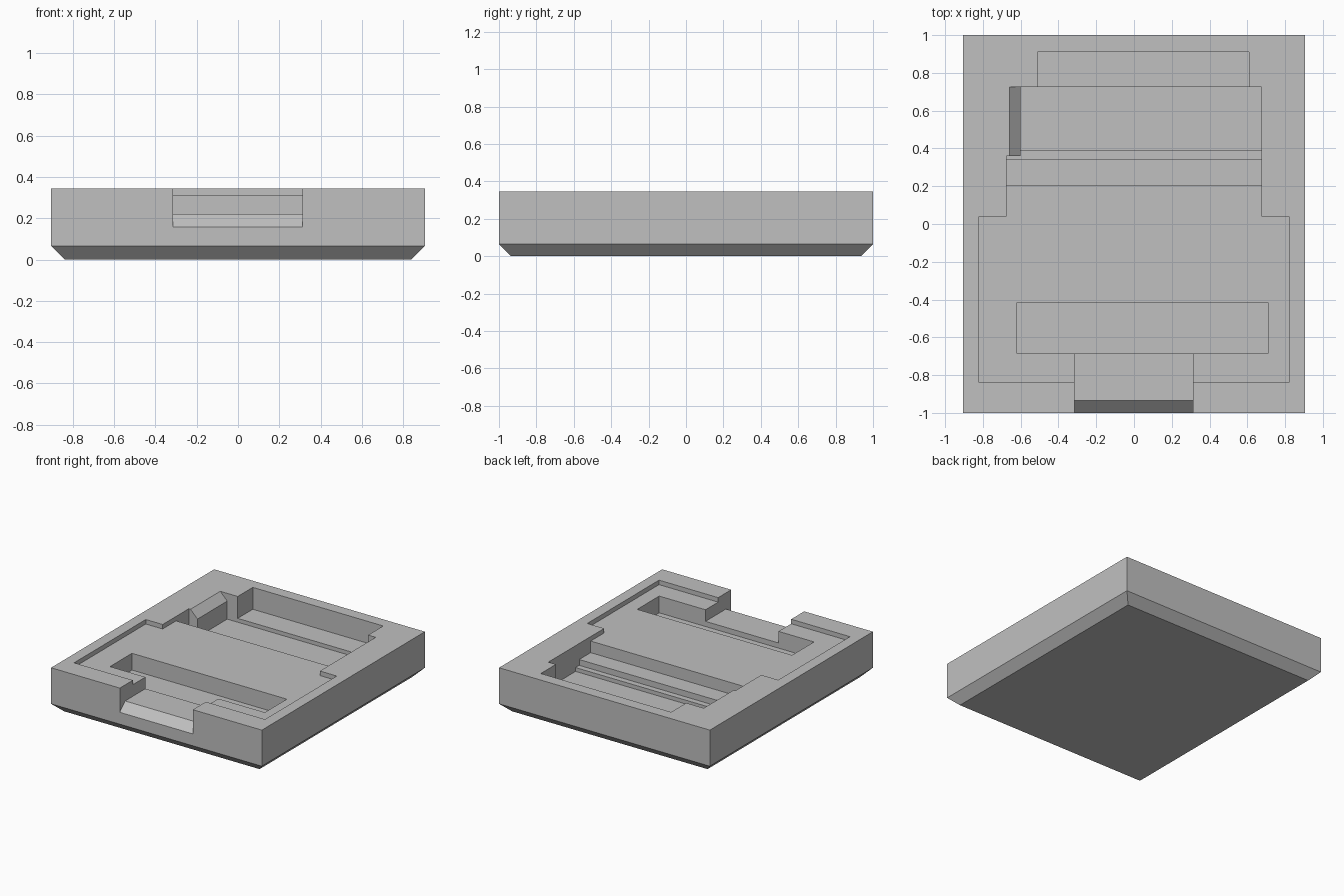
import bpy
import bmesh

cube = bpy.data.objects.get("Cube")
if cube:
    bpy.data.objects.remove(cube, do_unlink=True)

TOP, OVER = 0.345, 0.5   # tray surface, height cutters reach above it
BEVEL = 0.065

grey = bpy.data.materials.new("plain grey")
grey.use_nodes = True
colour = (0.53, 0.53, 0.53, 1)
grey.diffuse_color = colour
grey.node_tree.nodes["Principled BSDF"].inputs["Base Color"].default_value = colour


def add_object(name, bm):
    bmesh.ops.recalc_face_normals(bm, faces=bm.faces[:])
    mesh = bpy.data.meshes.new(name)
    bm.to_mesh(mesh)
    bm.free()
    mesh.materials.append(grey)
    obj = bpy.data.objects.new(name, mesh)
    bpy.context.collection.objects.link(obj)
    return obj


def prism(name, profile, start, end, axis="x"):
    """Extrude a side profile along x (profile is y, z) or y (profile is x, z)."""
    bm = bmesh.new()
    if axis == "x":
        verts = [bm.verts.new((start, u, z)) for u, z in profile]
        step = (end - start, 0, 0)
    else:
        verts = [bm.verts.new((u, start, z)) for u, z in profile]
        step = (0, end - start, 0)
    face = bm.faces.new(verts)
    ext = bmesh.ops.extrude_face_region(bm, geom=[face])
    moved = [g for g in ext["geom"] if isinstance(g, bmesh.types.BMVert)]
    bmesh.ops.translate(bm, verts=moved, vec=step)
    return add_object(name, bm)


def pocket(name, x0, x1, y0, y1, floor):
    return prism(name, [(y0, floor), (y1, floor), (y1, OVER), (y0, OVER)], x0, x1)


# Tray block with a bevelled underside
bm = bmesh.new()
bmesh.ops.create_cube(bm, size=1)
for v in bm.verts:
    v.co = (v.co.x * 1.81, v.co.y * 2, TOP if v.co.z > 0 else BEVEL)
bottom = min(bm.faces, key=lambda f: f.calc_center_median().z)
bottom = bmesh.ops.extrude_discrete_faces(bm, faces=[bottom])["faces"][0]
for v in bottom.verts:
    v.co.x -= BEVEL if v.co.x > 0 else -BEVEL
    v.co.y -= BEVEL if v.co.y > 0 else -BEVEL
    v.co.z = 0
tray = add_object("tray", bm)

# Recesses cut from above
cutters = [
    pocket("wide_recess", -0.82, 0.82, -0.84, 0.04, 0.31),
    prism("stepped_recess", [(0, 0.31), (0.205, 0.31), (0.205, 0.22), (0.345, 0.22),
                             (0.345, 0.175), (0.36, 0.175), (0.36, OVER), (0, OVER)],
          -0.675, 0.675),
    prism("deep_recess", [(0.345, 0.175), (0.39, 0.175), (0.39, 0.145), (0.725, 0.145),
                          (0.725, OVER), (0.345, OVER)], -0.6, 0.675),
    pocket("back_shelf", -0.51, 0.61, 0.7, 0.91, 0.175),
    pocket("front_slot", -0.62, 0.71, -0.685, -0.415, 0.18),
    # Front opening with a sloped lip
    prism("front_opening", [(-1.1, 0.06), (-0.935, 0.22), (-0.6, 0.22),
                            (-0.6, OVER), (-1.1, OVER)], -0.315, 0.312),
    # Slanted lead-in beside the deep recess
    prism("side_bevel", [(-0.66, TOP), (-0.6, 0.285), (-0.55, 0.285),
                         (-0.55, OVER), (-0.66, OVER)], 0.35, 0.725, "y"),
]
for cutter in cutters:
    cutter.hide_render = True
    mod = tray.modifiers.new(cutter.name, "BOOLEAN")
    mod.operation = "DIFFERENCE"
    mod.solver = "EXACT"
    mod.object = cutter

# Bake the cuts and drop the helpers
bpy.context.view_layer.update()
graph = bpy.context.evaluated_depsgraph_get()
baked = bpy.data.meshes.new_from_object(tray.evaluated_get(graph))
tray.modifiers.clear()
tray.data = baked
for cutter in cutters:
    bpy.data.objects.remove(cutter, do_unlink=True)
